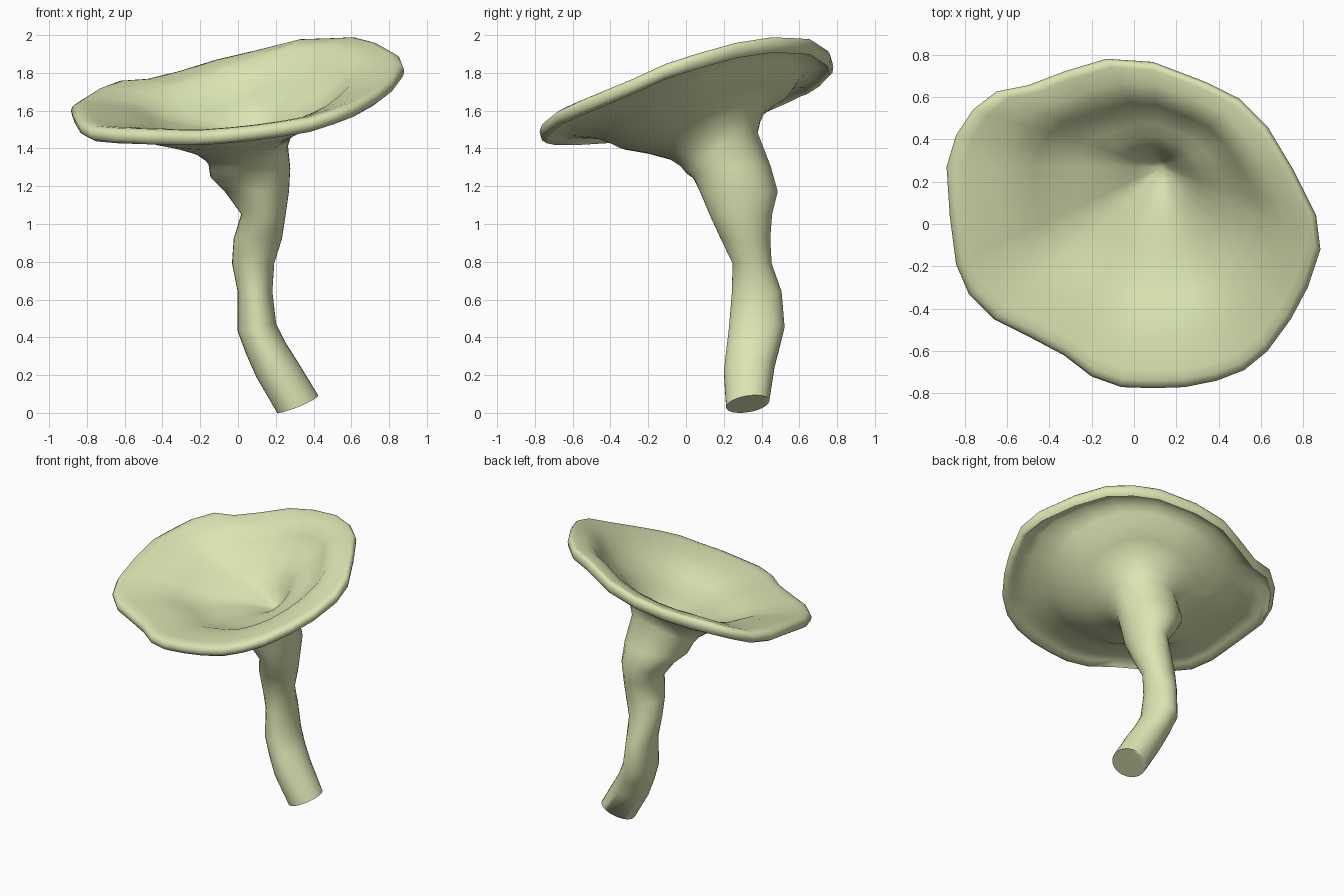
import bpy, bmesh, math
from mathutils import Vector

cube = bpy.data.objects.get("Cube")
if cube:
    bpy.data.objects.remove(cube, do_unlink=True)

mat = bpy.data.materials.new("pale_olive")
mat.use_nodes = True
color = (0.71, 0.78, 0.45, 1)
mat.diffuse_color = color
mat.node_tree.nodes["Principled BSDF"].inputs["Base Color"].default_value = color

# Wavy outline of the cap rim, counter-clockwise from the left side
rim = [Vector(p) for p in (
    (.86, .04, 1.87), (.75, .26, 1.93), (.63, .46, 1.96), (.5, .59, 1.955),
    (.34, .67, 1.95), (.09, .765, 1.89), (-.13, .78, 1.84), (-.33, .72, 1.78),
    (-.5, .655, 1.74), (-.65, .625, 1.73), (-.76, .54, 1.69), (-.84, .42, 1.64),
    (-.885, .27, 1.61), (-.87, .04, 1.57), (-.84, -.19, 1.52), (-.78, -.33, 1.49),
    (-.66, -.45, 1.48), (-.5, -.53, 1.475), (-.33, -.62, 1.47), (-.2, -.72, 1.47),
    (-.06, -.77, 1.48), (.09, -.775, 1.495), (.24, -.77, 1.515), (.39, -.74, 1.54),
    (.52, -.69, 1.58), (.63, -.6, 1.62), (.74, -.45, 1.68), (.82, -.3, 1.74),
    (.88, -.12, 1.82))]
angles = [math.atan2(p.y, p.x) for p in rim]

# Stem sections: centre, x and y radius, slope of the section along x and y
stem = [
    (.315, .327, .055, .11, .115, .4, .15),
    (.205, .335, .24, .108, .135, .4, .1),
    (.147, .355, .35, .104, .142, .3, .05),
    (.1, .375, .46, .102, .148, .2, 0),
    (.09, .375, .65, .092, .132, 0, 0),
    (.08, .35, .8, .112, .104, 0, 0),
    (.105, .315, .93, .128, .132, 0, 0),
    (.135, .29, 1.06, .118, .167, 0, 0),
    (.1, .28, 1.18, .17, .207, 0, 0),
    (.065, .245, 1.28, .212, .205, .1, .15),
    (.052, .19, 1.385, .212, .19, .2, .55),
]
# Cap sections: spread toward the rim, rise toward the rim, extra height
underside = [(.04, .19, 0), (.12, .38, 0), (.28, .54, 0), (.45, .65, 0),
             (.56, .8, .01), (.65, .89, .01), (.78, .95, .005), (.91, .99, -.01),
             (.955, 1, -.045), (.99, 1, -.03)]
funnel = [(1, 1, 0), (.99, 1, .022), (.965, 1, .036), (.92, .99, .04),
          (.78, .96, .037), (.67, .92, .03), (.59, .83, .01), (.5, .73, -.005),
          (.4, .65, -.01), (.28, .55, -.005), (.18, .4, 0), (.12, .25, 0),
          (.06, .08, 0)]
pit = Vector((.13, .27, 1.4))


def stem_ring(cx, cy, cz, rx, ry, sx, sy):
    ring = []
    for a in angles:
        dx, dy = rx * math.cos(a), ry * math.sin(a)
        ring.append(Vector((cx + dx, cy + dy, cz + sx * dx + sy * dy)))
    return ring


def cap_ring(base, spread, rise, lift):
    ring = []
    for b, r in zip(base, rim):
        p = b.lerp(r, spread)
        p.z = b.z + (r.z - b.z) * rise + lift
        ring.append(p)
    return ring


# One continuous skin: stem, flaring underside, rolled lip, funnel
rings = [stem_ring(*s) for s in stem]
neck = rings[-1]
rings += [cap_ring(neck, *s) for s in underside]
rings += [cap_ring([pit] * len(rim), *s) for s in funnel]

bm = bmesh.new()
loops = [[bm.verts.new(p) for p in ring] for ring in rings]
count = len(rim)
for low, high in zip(loops, loops[1:]):
    for i in range(count):
        j = (i + 1) % count
        bm.faces.new((low[i], low[j], high[j], high[i]))

# Cut end of the stem and bottom of the funnel
bm.faces.new(loops[0][::-1])
tip = bm.verts.new(pit)
for i in range(count):
    bm.faces.new((loops[-1][i], loops[-1][(i + 1) % count], tip))
bmesh.ops.recalc_face_normals(bm, faces=bm.faces[:])

# Rest the lowest point on the ground
lowest = min(v.co.z for v in bm.verts)
bmesh.ops.translate(bm, verts=bm.verts[:], vec=(0, 0, -lowest))

mesh = bpy.data.meshes.new("mushroom_stem_and_cap")
bm.to_mesh(mesh)
bm.free()
mesh.materials.append(mat)
mushroom = bpy.data.objects.new("mushroom_stem_and_cap", mesh)
bpy.context.collection.objects.link(mushroom)
bpy.ops.object.select_all(action='DESELECT')
mushroom.select_set(True)
bpy.context.view_layer.objects.active = mushroom
bpy.ops.object.shade_smooth_by_angle(angle=math.radians(75))
